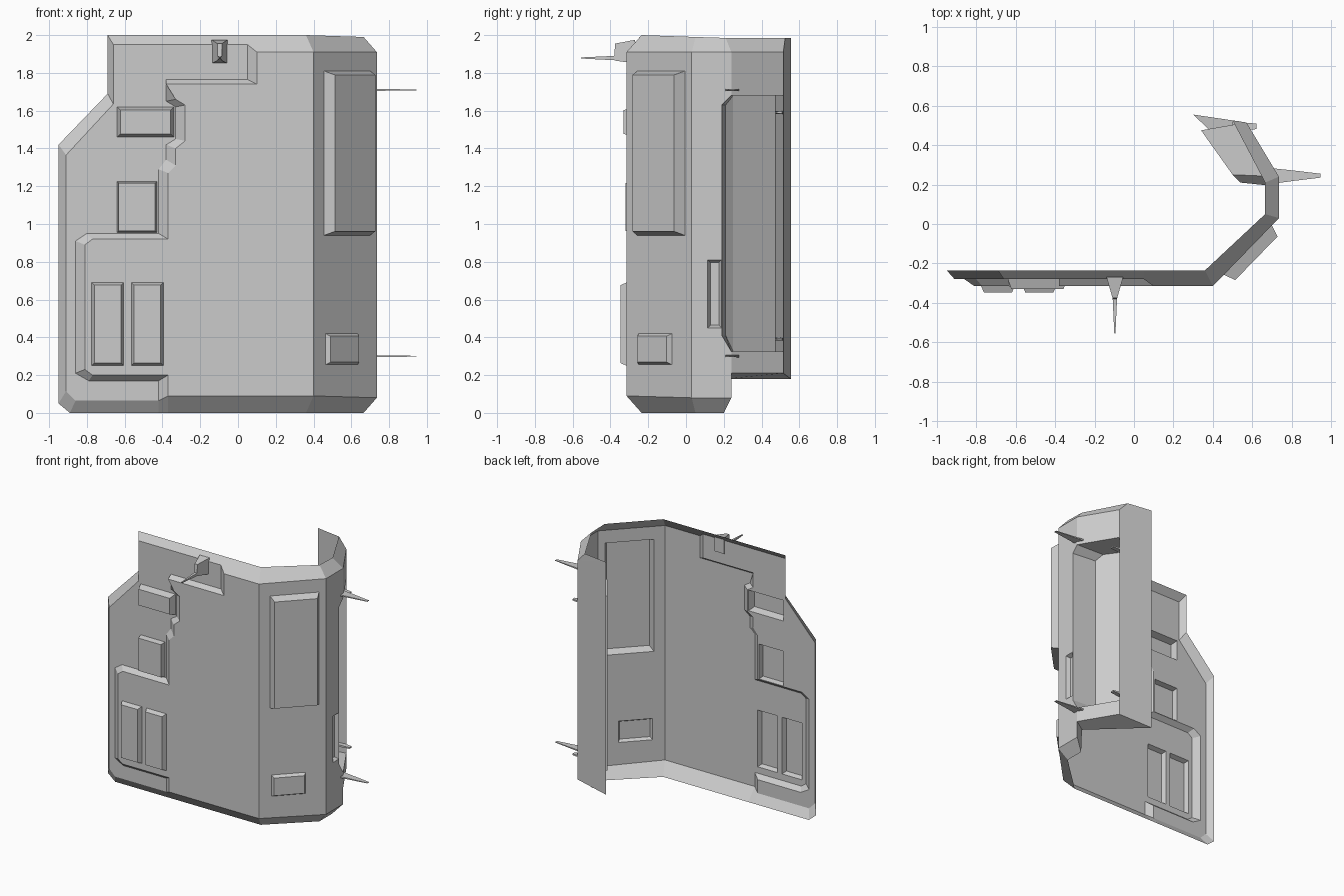
import bpy, bmesh
from mathutils import Vector

if "Cube" in bpy.data.objects:
    bpy.data.objects.remove(bpy.data.objects["Cube"])


def finish(bm, name):
    me = bpy.data.meshes.new(name)
    bm.to_mesh(me)
    bm.free()
    ob = bpy.data.objects.new(name, me)
    bpy.context.collection.objects.link(ob)
    return ob


def face(bm, pts):
    uniq = [p for i, p in enumerate(pts) if p != pts[i - 1]]
    if len(uniq) > 2:
        bm.faces.new([bm.verts.new(p) for p in uniq])


def strip(bm, a, b, closed=False):
    n = len(a)
    for i in range(n if closed else n - 1):
        j = (i + 1) % n
        face(bm, [a[i], a[j], b[j], b[i]])


def bulge(bm, origin, normal, across, u, z, inset, depth):
    """Cut a rectangle out of one flat plate and push it in or out."""
    origin, normal, across = Vector(origin), Vector(normal).normalized(), Vector(across).normalized()
    up = Vector((0, 0, 1))
    plate = lambda: [f for f in bm.faces if all(abs((v.co - origin).dot(normal)) < 1e-3 for v in f.verts)]
    for axis, vals in ((across, u), (up, z)):
        for val in vals:
            fs = plate()
            geom = set(fs)
            for f in fs:
                geom.update(f.edges)
                geom.update(f.verts)
            co = origin + axis * val
            if axis is up:
                co.z = val
            bmesh.ops.bisect_plane(bm, geom=list(geom), dist=1e-5, plane_co=co, plane_no=axis)
    mid = origin + across * (sum(u) / 2)
    mid.z = sum(z) / 2
    bm.normal_update()
    f = min(plate(), key=lambda f: (f.calc_center_median() - mid).length)
    sign = 1 if f.normal.dot(normal) > 0 else -1
    bmesh.ops.inset_individual(bm, faces=[f], thickness=inset, depth=depth * sign)


# Bent wall shell: face edge loop and the flange loop turned back behind it
F, R, B = -.315, -.28, -.235
edge = [(.4, F, .09), (-.37, F, .09), (-.42, R, .065), (-.86, R, .065), (-.91, R, .115),
        (-.91, R, 1.365), (-.66, R, 1.635), (-.66, R, 1.95), (.05, R, 1.95), (.10, F, 1.91),
        (.4, F, 1.91), (.735, .03, 1.91), (.735, .24, 1.91), (.57, .515, 1.91), (.57, .515, 1.91),
        (.57, .515, .21), (.735, .24, .21), (.735, .24, .08), (.735, .03, .08)]
rim = [(.36, B, 0), (-.37, B, 0), (-.42, B, 0), (-.89, B, 0), (-.95, B, .05),
       (-.95, B, 1.42), (-.69, B, 1.69), (-.69, B, 2), (.05, B, 2), (.10, B, 2),
       (.36, B, 2), (.665, .05, 1.99), (.665, .21, 1.985), (.50, .525, 1.985), (.30, .555, 1.985),
       (.30, .555, .18), (.665, .21, .18), (.665, .2, 0), (.665, .05, 0)]
bm = bmesh.new()
strip(bm, edge, rim, closed=True)

# Step between the raised front plate and the recessed border
raised = [(-.37, .09), (-.37, .20), (-.77, .20), (-.81, .23), (-.81, .89), (-.77, .92),
          (-.37, .92), (-.37, 1.27), (-.33, 1.31), (-.33, 1.40), (-.28, 1.44), (-.28, 1.63),
          (-.33, 1.66), (-.38, 1.74), (.10, 1.74), (.10, 1.91)]
recess = [(-.42, .065), (-.42, .17), (-.79, .17), (-.86, .21), (-.86, .91), (-.80, .95),
          (-.42, .95), (-.42, 1.29), (-.38, 1.34), (-.38, 1.42), (-.33, 1.45), (-.33, 1.62),
          (-.38, 1.65), (-.38, 1.765), (.05, 1.765), (.05, 1.95)]
raised = [(x, F, z) for x, z in raised]
recess = [(x, R, z) for x, z in recess]
strip(bm, raised, recess)
face(bm, raised + [edge[10], edge[0]])
face(bm, recess + edge[3:8][::-1])

# Angled corner, side wall with notch, and bands above and below the bay
face(bm, [edge[0], edge[18], edge[11], edge[10]])
bay = [(.735, .24, 1.68), (.57, .515, 1.68), (.57, .515, .325),
       (.735, .24, .325), (.735, .19, .41), (.735, .19, 1.63)]
face(bm, [edge[18], edge[17], edge[16], bay[3], bay[4], bay[5], bay[0], edge[12], edge[11]])
face(bm, [bay[0], bay[1], edge[13], edge[12]])
face(bm, [edge[16], edge[15], bay[2], bay[3]])

# Deep side bay
deep = [(.50, .25, 1.68), (.34, .475, 1.68), (.34, .475, .325),
        (.50, .25, .325), (.54, .21, .41), (.54, .21, 1.63)]
strip(bm, bay, deep, closed=True)
face(bm, deep[:4])
face(bm, [deep[0], deep[3], deep[4], deep[5]])
bmesh.ops.remove_doubles(bm, verts=bm.verts, dist=1e-4)
bmesh.ops.recalc_face_normals(bm, faces=bm.faces)

# Pads pressed out of the plates
front = ((0, -1, 0), (1, 0, 0))
bulge(bm, (0, F, 0), *front, (-.775, -.605), (.25, .69), .02, .033)
bulge(bm, (0, F, 0), *front, (-.565, -.395), (.25, .69), .02, .033)
bulge(bm, (0, R, 0), *front, (-.64, -.34), (1.46, 1.62), .025, .05)
bulge(bm, (0, R, 0), *front, (-.76, -.43), (.955, 1.225), .012, .04)
along = Vector((.335, .345, 0))
corner = (along.y, -along.x, 0)
bulge(bm, (.4, F, 0), corner, along, (.08, .43), (.94, 1.81), .03, .06)
bulge(bm, (.4, F, 0), corner, along, (.09, .335), (.255, .42), .02, .025)
bulge(bm, (.735, 0, 0), (1, 0, 0), (0, 1, 0), (.115, .188), (.45, .81), .02, -.03)
finish(bm, "wall_shell")


def spike(name, sections):
    """Loft of four-cornered sections, closed at both ends."""
    bm = bmesh.new()
    for a, b in zip(sections, sections[1:]):
        strip(bm, a, b, closed=True)
    face(bm, sections[0])
    face(bm, sections[-1])
    bmesh.ops.remove_doubles(bm, verts=bm.verts, dist=1e-5)
    bmesh.ops.recalc_face_normals(bm, faces=bm.faces)
    finish(bm, name)


def side_section(x, y, z, w, t):
    return [(x, y - w, z - t), (x, y + w, z - t), (x, y + w, z + t), (x, y - w, z + t)]


def front_section(y, w, z0, z1):
    return [(-.097 - w, y, z0), (-.097 + w, y, z0), (-.097 + w, y, z1), (-.097 - w, y, z1)]


# Thin side spikes and small latch pins
for z in (.30, 1.71):
    spike("side_spike", [side_section(.68, .243, z, .042, .006),
                         side_section(.82, .245, z, .025, .004),
                         side_section(.945, .245, z, .010, .002)])
for z in (.39, 1.59):
    spike("latch_pin", [side_section(.50, .495, z, .025, .008),
                        side_section(.62, .495, z, .014, .005)])

# Front bracket with spike
spike("front_spike", [front_section(-.27, .042, 1.85, 1.975),
                      front_section(-.375, .012, 1.865, 1.955),
                      front_section(-.38, .011, 1.867, 1.89),
                      front_section(-.555, .003, 1.876, 1.882)])
